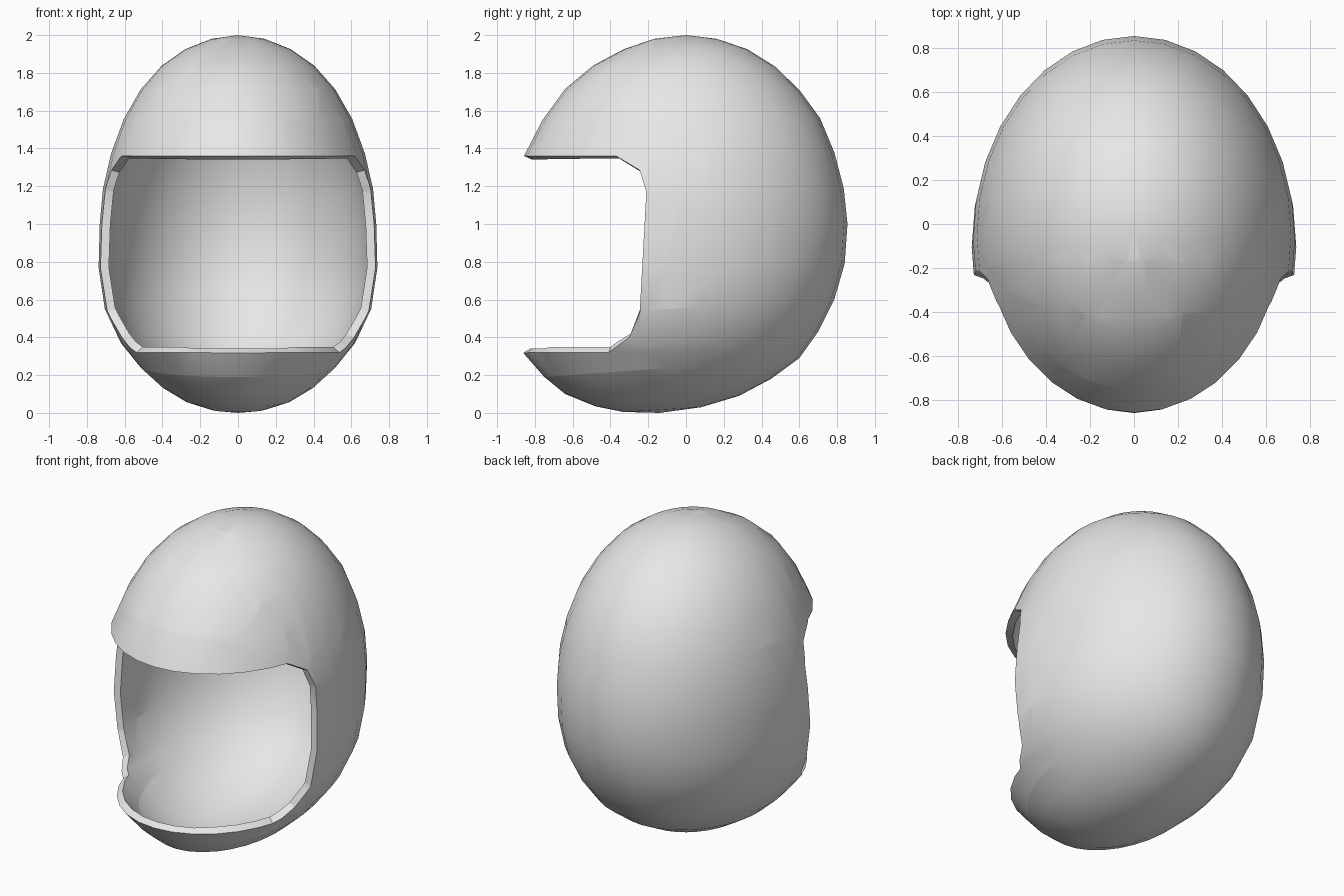
import bpy, bmesh, math
from mathutils import Vector

if "Cube" in bpy.data.objects:
    bpy.data.objects.remove(bpy.data.objects["Cube"])

SEGMENTS = 32
WALL = 0.045

# Shell rings, top to bottom: front y, front z, back y, back z, half width
RINGS = [
    (-.17, 1.98, .165, 1.98, .142), (-.33, 1.925, .325, 1.925, .28),
    (-.49, 1.84, .47, 1.835, .405), (-.64, 1.715, .6, 1.71, .515),
    (-.76, 1.55, .71, 1.56, .605), (-.855, 1.365, .785, 1.38, .672),
    (-.94, 1.18, .835, 1.19, .715), (-1.0, 1.0, .855, 1.0, .732),
    (-1.05, .75, .84, .79, .738), (-.97, .5, .785, .6, .705),
    (-.855, .31, .7, .43, .62), (-.75, .19, .6, .29, .515),
    (-.64, .1, .45, .18, .405), (-.48, .035, .28, .09, .278),
    (-.33, .005, .08, .03, .142),
]
CHIN_RING = 11

# Face opening outline in side view (y, z), running round a convex shape
OPENING = [(-1.2, .317), (-.41, .32), (-.3, .4), (-.245, .53),
           (-.21, 1.17), (-.245, 1.285), (-.37, 1.36), (-1.2, 1.36)]


def build_shell(bm):
    """Egg-shaped closed skin made of tilted elliptical rings."""
    rings = []
    for fy, fz, by, bz, w in RINGS:
        ring = []
        for i in range(SEGMENTS):
            a = math.tau * i / SEGMENTS
            f = (1 - math.cos(a)) / 2
            ring.append(bm.verts.new((w * math.sin(a), fy + (by - fy) * f,
                                      fz + (bz - fz) * f)))
        rings.append(ring)
    top = bm.verts.new((0, 0, 2))
    bottom = bm.verts.new((0, -.14, 0))
    for i in range(SEGMENTS):
        j = (i + 1) % SEGMENTS
        bm.faces.new((top, rings[0][i], rings[0][j]))
        bm.faces.new((bottom, rings[-1][j], rings[-1][i]))
        for a, b in zip(rings, rings[1:]):
            bm.faces.new((a[i], b[i], b[j], a[j]))
    # Crease under the chin, fading out at the sides
    chin = rings[CHIN_RING]
    for i in range(SEGMENTS):
        edge = bm.edges.get((chin[i], chin[(i + 1) % SEGMENTS]))
        if max(v.co.y for v in edge.verts) < 0.05:
            edge.smooth = False
    bmesh.ops.recalc_face_normals(bm, faces=bm.faces[:])


def cut_opening(bm):
    """Slice the front along each side of the outline and remove the inside."""
    planes = []
    inside = [f for f in bm.faces if f.calc_center_median().y < 0.1]
    for (y0, z0), (y1, z1) in zip(OPENING, OPENING[1:]):
        point = Vector((0, y0, z0))
        normal = Vector((0, z1 - z0, y0 - y1)).normalized()
        geom = set(inside)
        for f in inside:
            geom.update(f.edges)
            geom.update(f.verts)
        result = bmesh.ops.bisect_plane(bm, geom=list(geom), dist=1e-4,
                                        plane_co=point, plane_no=normal)
        planes.append((point, normal))
        faces = [g for g in result["geom"] if isinstance(g, bmesh.types.BMFace)]
        inside = [f for f in set(faces) if all(
            (f.calc_center_median() - p).dot(n) < 0 for p, n in planes)]
    bmesh.ops.delete(bm, geom=inside, context="FACES")


# Helmet skin with its face opening
bm = bmesh.new()
build_shell(bm)
cut_opening(bm)
mesh = bpy.data.meshes.new("helmet_shell")
bm.to_mesh(mesh)
bm.free()
shell = bpy.data.objects.new("helmet_shell", mesh)
bpy.context.collection.objects.link(shell)

# Plain grey finish
grey = bpy.data.materials.new("light_grey")
grey.use_nodes = True
color = (0.8, 0.8, 0.8, 1)
grey.diffuse_color = color
for node in grey.node_tree.nodes:
    if node.type == "BSDF_PRINCIPLED":
        node.inputs["Base Color"].default_value = color
mesh.materials.append(grey)

# Wall thickness, then smooth shading with a sharp rim
bpy.ops.object.select_all(action="DESELECT")
shell.select_set(True)
bpy.context.view_layer.objects.active = shell
wall = shell.modifiers.new("wall", "SOLIDIFY")
wall.thickness = WALL
wall.offset = -1
bpy.ops.object.modifier_apply(modifier=wall.name)
bpy.ops.object.shade_smooth_by_angle(angle=math.radians(30), keep_sharp_edges=True)
